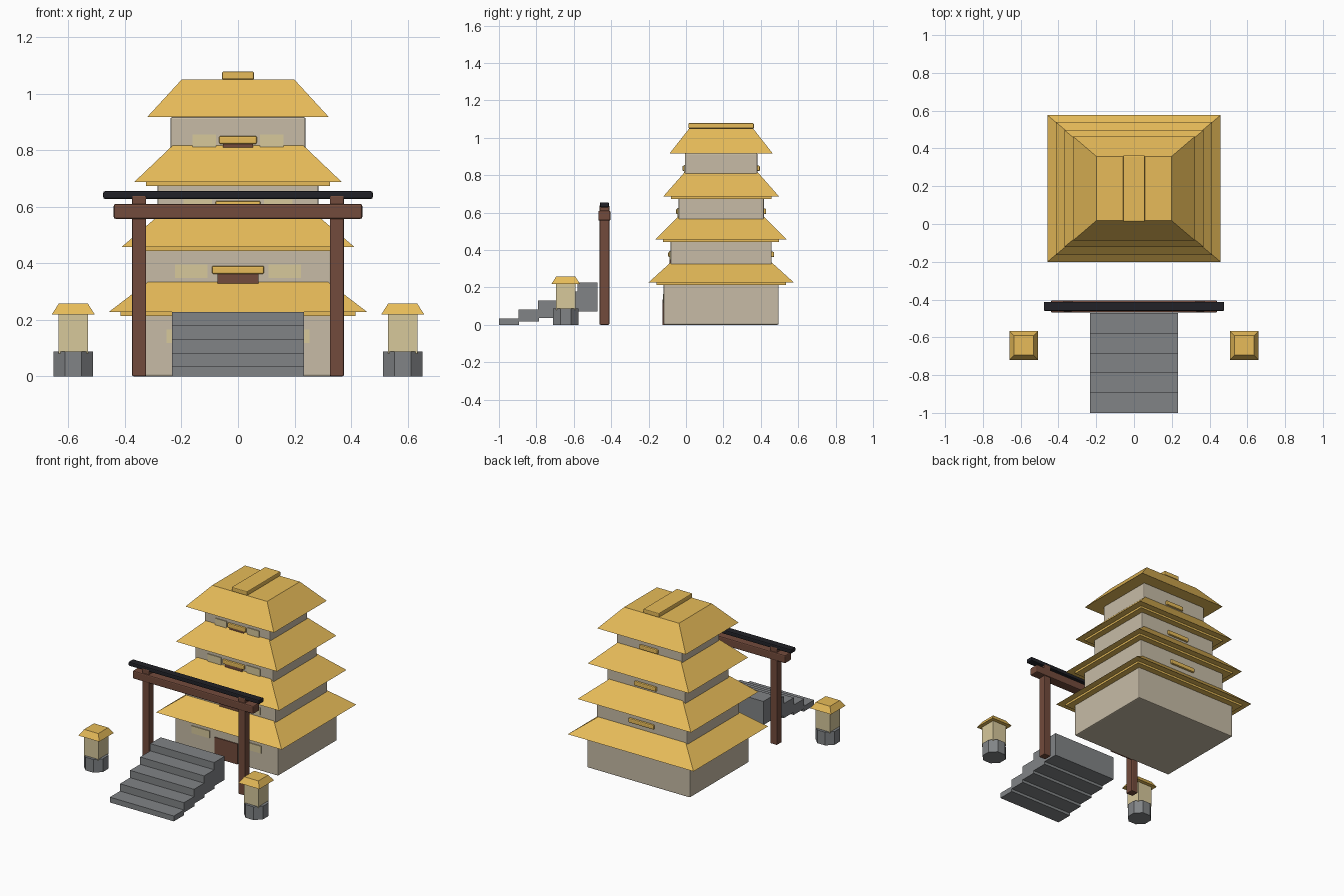
import bpy, bmesh
from math import radians
from mathutils import Matrix

if "Cube" in bpy.data.objects:
    bpy.data.objects.remove(bpy.data.objects["Cube"])


def material(name, r, g, b):
    m = bpy.data.materials.new(name)
    m.diffuse_color = (r, g, b, 1)
    m.use_nodes = True
    m.node_tree.nodes["Principled BSDF"].inputs["Base Color"].default_value = m.diffuse_color
    return m


GOLD = material("gold", 0.80, 0.50, 0.10)
PLASTER = material("plaster", 0.57, 0.50, 0.38)
WOOD = material("red_wood", 0.17, 0.07, 0.045)
BLACK = material("black_wood", 0.015, 0.015, 0.02)
STONE = material("stone", 0.22, 0.23, 0.24)
PAPER = material("paper", 0.68, 0.58, 0.33)


def finish(name, bm, mat, bevel=0):
    bmesh.ops.recalc_face_normals(bm, faces=bm.faces)
    mesh = bpy.data.meshes.new(name)
    bm.to_mesh(mesh)
    bm.free()
    mesh.materials.append(mat)
    ob = bpy.data.objects.new(name, mesh)
    bpy.context.collection.objects.link(ob)
    if bevel:
        mod = ob.modifiers.new("bevel", "BEVEL")
        mod.width = bevel
        mod.segments = 2
    return ob


def box(name, x, y, z, mat, bevel=0):
    """Box from (min, max) ranges along each axis."""
    bm = bmesh.new()
    bmesh.ops.create_cube(bm, size=1)
    for v in bm.verts:
        v.co = [r[0] if c < 0 else r[1] for c, r in zip(v.co, (x, y, z))]
    return finish(name, bm, mat, bevel)


def hip_roof(name, cx, cy, hx, hy, z0, z1, shrink):
    """Truncated pyramid: eave rectangle tapering to a smaller flat top."""
    bm = bmesh.new()
    bmesh.ops.create_cube(bm, size=2)
    for v in bm.verts:
        s = shrink if v.co.z > 0 else 1
        v.co = (cx + v.co.x * hx * s, cy + v.co.y * hy * s, z1 if v.co.z > 0 else z0)
    return finish(name, bm, GOLD)


# Tower: four storeys, each with walls, roof, door, windows and gold bars
CY = 0.188
PITCH = 0.23
storeys = [(0.375, 0.307), (0.33, 0.27), (0.285, 0.228), (0.239, 0.194)]
for i, (hx, hy) in enumerate(storeys):
    n = f"_{i + 1}"
    base, eave = i * PITCH, 0.227 + i * PITCH
    front, back = CY - hy, CY + hy
    box("storey_walls" + n, (-hx, hx), (front, back), (base, eave), PLASTER, 0.006)
    hip_roof("roof" + n, 0, CY, hx + 0.083, hy + 0.081, eave, eave + 0.133, 0.62)
    if i < 3:
        box("eave_trim" + n, (-hx - 0.041, hx + 0.041), (front - 0.04, back + 0.04),
            (eave - 0.013, eave), GOLD)
    dw, bw = 0.22 * hx, 0.28 * hx
    box("door" + n, (-dw, dw), (front - 0.006, front + 0.006), (base, base + 0.135), WOOD)
    for side, s in (("left", -1), ("right", 1)):
        xs = sorted((s * 0.325 * hx, s * 0.675 * hx))
        box(f"{side}_window{n}", xs, (front - 0.005, front + 0.005),
            (base + 0.117, base + 0.165), PAPER)
    if i > 0:
        for side, y in (("front", front), ("back", back)):
            box(f"{side}_gold_bar{n}", (-bw, bw), (y - 0.013, y + 0.013),
                (base + 0.132, base + 0.161), GOLD, 0.006)

# Ridge cap on the top roof
box("ridge_cap", (-0.057, 0.057), (CY - 0.175, CY + 0.175), (1.05, 1.078), GOLD, 0.005)

# Entrance gate
for side, s in (("left", -1), ("right", 1)):
    x = s * 0.35
    box(side + "_gate_post", (x - 0.025, x + 0.025), (-0.462, -0.410), (0, 0.64), WOOD, 0.005)
box("gate_beam", (-0.44, 0.44), (-0.469, -0.404), (0.557, 0.61), WOOD, 0.007)
box("gate_lintel", (-0.477, 0.477), (-0.460, -0.412), (0.628, 0.655), BLACK, 0.006)

# Stairs: blocks that grow taller and float higher toward the tower
for i in range(5):
    y = -1 + 0.105 * i
    box(f"stair_{i + 1}", (-0.233, 0.233), (y, y + 0.108),
        (0.018 * i, 0.035 + 0.048 * i), STONE)

# Pair of stone lanterns
LY = -0.643
for side, s in (("left", -1), ("right", 1)):
    x = s * 0.583
    bm = bmesh.new()
    bmesh.ops.create_cone(bm, cap_ends=True, segments=8, radius1=0.075, radius2=0.075,
                          depth=0.087,
                          matrix=Matrix.Translation((x, LY, 0.0435))
                          @ Matrix.Rotation(radians(22.5), 4, "Z"))
    finish(side + "_lantern_base", bm, STONE)
    box(side + "_lantern_body", (x - 0.052, x + 0.052), (LY - 0.052, LY + 0.052),
        (0.08, 0.222), PAPER)
    hip_roof(side + "_lantern_roof", x, LY, 0.076, 0.076, 0.219, 0.257, 0.68)
